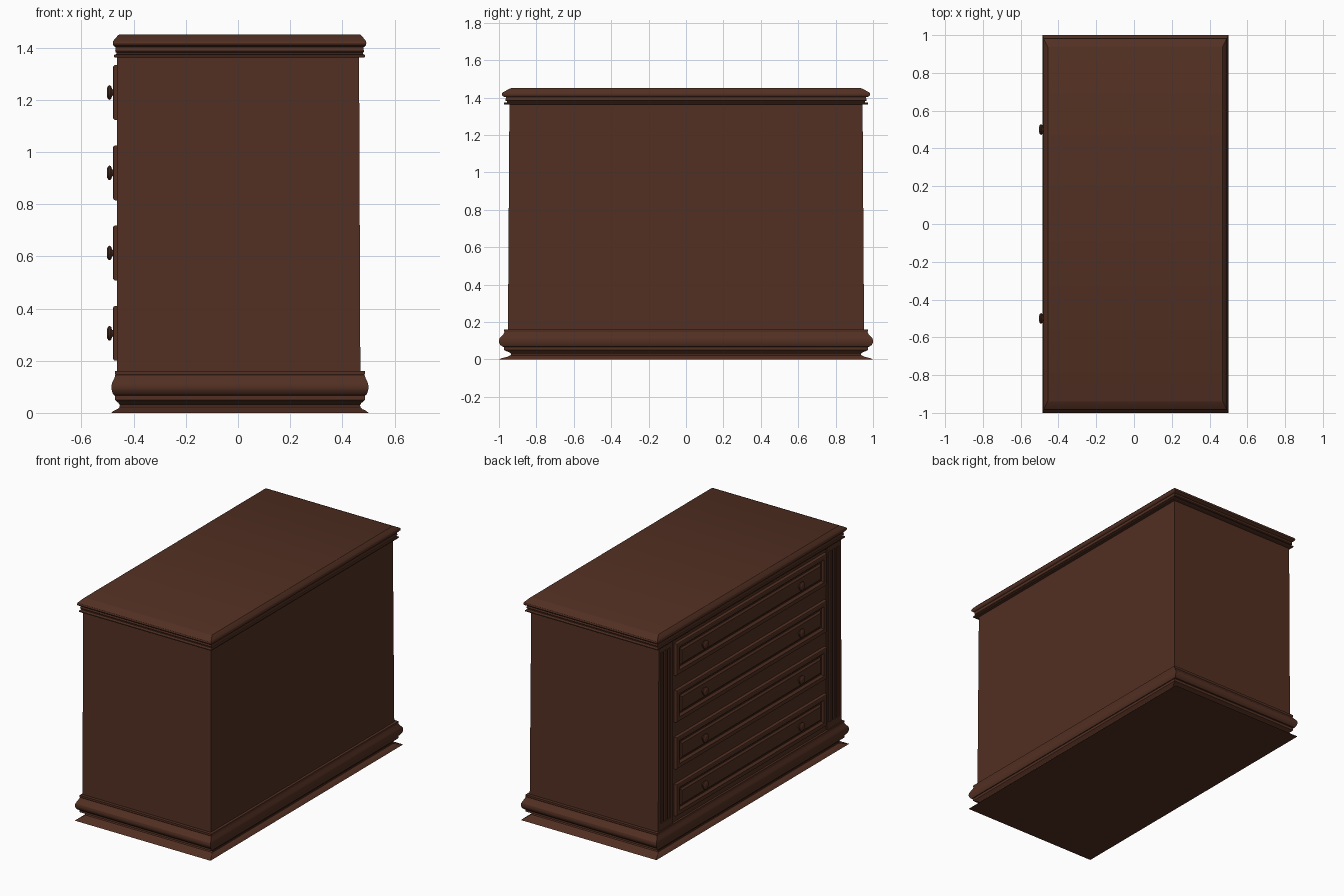
import bpy, bmesh, math
from mathutils import Matrix

if "Cube" in bpy.data.objects:
    bpy.data.objects.remove(bpy.data.objects["Cube"])

wood = bpy.data.materials.new("dark_wood")
wood.diffuse_color = (0.085, 0.029, 0.016, 1)
wood.use_nodes = True
wood.node_tree.nodes["Principled BSDF"].inputs["Base Color"].default_value = wood.diffuse_color


def finish(name, bm, angle=None):
    bmesh.ops.recalc_face_normals(bm, faces=bm.faces)
    mesh = bpy.data.meshes.new(name)
    bm.to_mesh(mesh)
    bm.free()
    mesh.materials.append(wood)
    ob = bpy.data.objects.new(name, mesh)
    bpy.context.collection.objects.link(ob)
    if angle:
        bpy.ops.object.select_all(action='DESELECT')
        bpy.context.view_layer.objects.active = ob
        ob.select_set(True)
        bpy.ops.object.shade_smooth_by_angle(angle=math.radians(angle))
    return ob


def loft(name, rings, angle=None):
    """Join a stack of equal-length point rings and cap both ends."""
    bm = bmesh.new()
    loops = [[bm.verts.new(p) for p in ring] for ring in rings]
    n = len(loops[0])
    for a, b in zip(loops, loops[1:]):
        for i in range(n):
            j = (i + 1) % n
            bm.faces.new((a[i], a[j], b[j], b[i]))
    bm.faces.new(loops[0])
    bm.faces.new(loops[-1])
    return finish(name, bm, angle)


def rect_z(x0, x1, hy, z):
    return [(x0, -hy, z), (x1, -hy, z), (x1, hy, z), (x0, hy, z)]


def moulding(name, cx, hx, hy, profile):
    return loft(name, [rect_z(cx - hx * s, cx + hx * s, hy * s, z)
                       for s, z in profile], 25)


# Base moulding: flared foot, cove, fillet, large rounded torus
base = [(1.0, 0), (0.985, 0.007), (0.955, 0.014), (0.938, 0.022), (0.935, 0.03),
        (0.945, 0.038), (0.965, 0.046), (0.973, 0.05), (0.973, 0.067)]
base += [(0.982, 0.068), (0.993, 0.078), (0.999, 0.09), (1.0, 0.1), (0.997, 0.112),
         (0.988, 0.123), (0.977, 0.134), (0.97, 0.146), (0.972, 0.15), (0.972, 0.16)]
moulding("base_moulding", 0.0075, 0.4925, 1.0, base)

# Top slab with sloped edge and small stepped beads beneath
top = [(0.984, 1.362), (0.989, 1.365), (0.989, 1.371), (0.984, 1.374), (0.972, 1.375),
       (0.972, 1.381), (0.979, 1.383), (0.981, 1.388), (0.978, 1.395), (0.978, 1.402),
       (0.99, 1.405), (0.998, 1.411), (1.0, 1.418), (0.998, 1.424), (0.99, 1.43),
       (0.97, 1.441), (0.956, 1.448), (0.95, 1.45)]
moulding("top_slab", 0.006, 0.486, 0.985, top)

# Slightly tapered carcass
loft("carcass", [rect_z(-0.458, 0.469, 0.952, 0.15),
                 rect_z(-0.458, 0.464, 0.944, 1.37)])

# Fluted corner pilasters, flutes cut with rounded vertical rods
for side, label in ((1, "left"), (-1, "right")):
    rings = []
    for z, out in ((0.15, 0.952), (1.37, 0.944)):
        y0, y1 = sorted((side * 0.8, side * out))
        rings.append([(-0.464, y0, z), (-0.44, y0, z), (-0.44, y1, z), (-0.464, y1, z)])
    pilaster = loft("pilaster_" + label, rings)
    cut = bmesh.new()
    for k in (-1, 0, 1):
        bmesh.ops.create_cone(cut, cap_ends=True, segments=16, radius1=0.014,
                              radius2=0.014, depth=1.12,
                              matrix=Matrix.Translation((-0.466, side * (0.875 + k * 0.038), 0.765)))
    cutter = finish("flute_cutter_" + label, cut)
    cutter.hide_render = True
    cutter.hide_set(True)
    mod = pilaster.modifiers.new("flutes", 'BOOLEAN')
    mod.operation = 'DIFFERENCE'
    mod.solver = 'EXACT'
    mod.object = cutter
    # bake the flutes, then drop the helper
    bpy.context.view_layer.objects.active = pilaster
    bpy.ops.object.modifier_apply(modifier=mod.name)
    bpy.data.objects.remove(cutter)


def rect_x(hy, hz, zc, x):
    return [(x, -hy, zc - hz), (x, hy, zc - hz), (x, hy, zc + hz), (x, -hy, zc + hz)]


# Drawer fronts: raised frame, sunken groove, raised field (inset, x)
DRAWER = [(0, -0.45), (0, -0.472), (0.003, -0.477), (0.008, -0.479), (0.03, -0.479),
          (0.042, -0.466), (0.05, -0.466), (0.062, -0.475)]
# Knob turning (radius, x)
KNOB = [(0.016, -0.474), (0.012, -0.48), (0.014, -0.483), (0.024, -0.486), (0.028, -0.491),
        (0.027, -0.496), (0.02, -0.501), (0.009, -0.503)]
for i, zc in enumerate((0.305, 0.613, 0.92, 1.228)):
    loft(f"drawer_front_{i + 1}",
         [rect_x(0.78 - d, 0.105 - d, zc, x) for d, x in DRAWER])
    for y, label in ((0.5, "left"), (-0.5, "right")):
        loft(f"knob_{i + 1}_{label}",
             [[(x, y + r * math.cos(t * math.pi / 10), zc + r * math.sin(t * math.pi / 10))
               for t in range(20)] for r, x in KNOB], 40)
